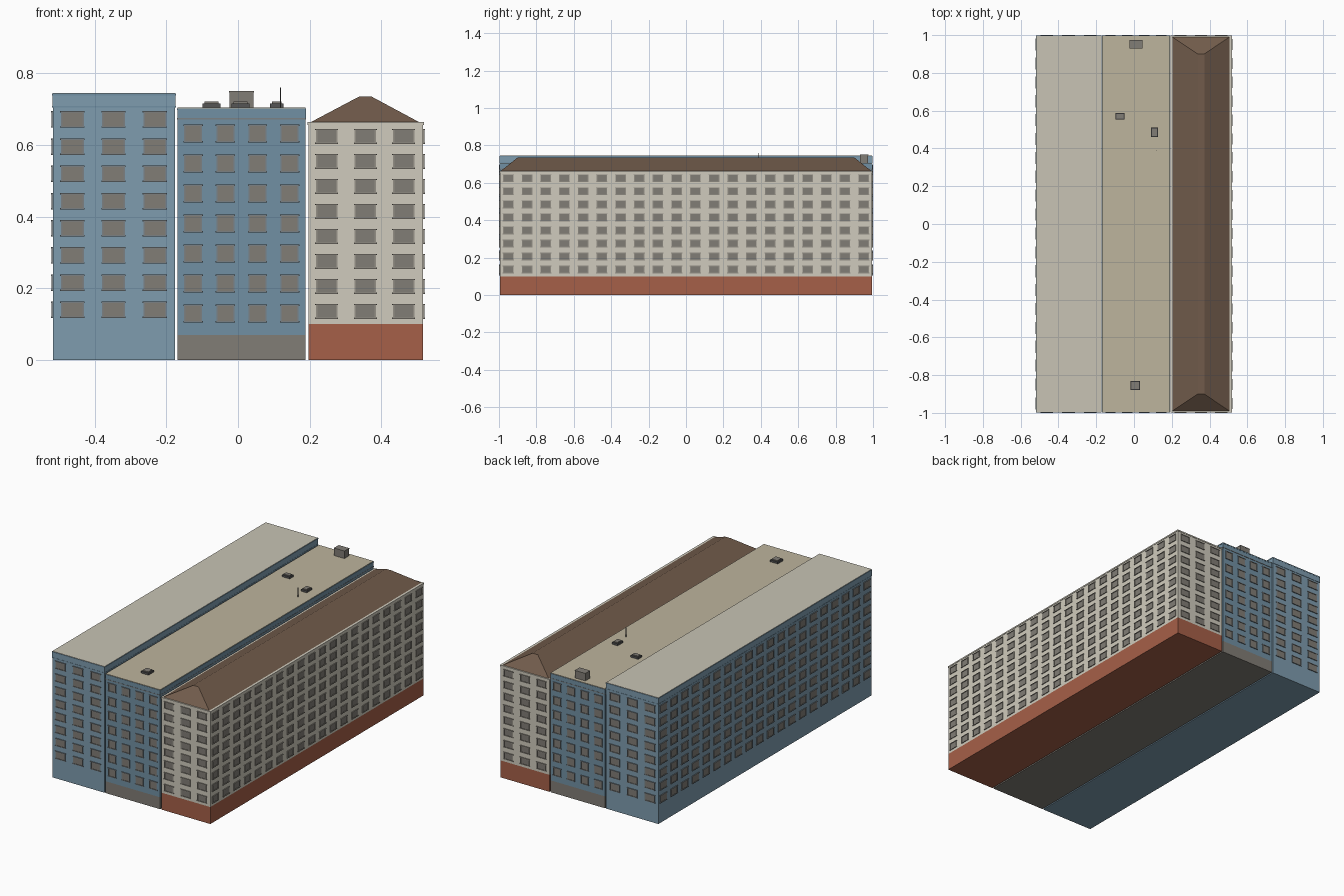
import bpy, bmesh
from mathutils import Matrix, Vector

if "Cube" in bpy.data.objects:
    bpy.data.objects.remove(bpy.data.objects["Cube"])


def material(name, rgb):
    m = bpy.data.materials.new(name)
    m.diffuse_color = (*rgb, 1)
    m.use_nodes = True
    m.node_tree.nodes["Principled BSDF"].inputs["Base Color"].default_value = m.diffuse_color
    return m


BLUE = material("light_blue", (0.21, 0.335, 0.43))
BLUE2 = material("mid_blue", (0.165, 0.28, 0.37))
CREAM = material("cream", (0.63, 0.60, 0.51))
BRICK = material("brick_red", (0.38, 0.115, 0.065))
BROWN = material("roof_brown", (0.165, 0.105, 0.07))
TAN = material("roof_tan", (0.51, 0.46, 0.34))
PALE = material("roof_pale", (0.58, 0.55, 0.46))
STONE = material("stone_grey", (0.22, 0.205, 0.18))
DARK = material("dark_grey", (0.09, 0.09, 0.09))


def add_box(bm, lo, hi):
    lo, hi = Vector(lo), Vector(hi)
    mat = Matrix.Translation((lo + hi) / 2) @ Matrix.Diagonal((*(hi - lo), 1))
    bmesh.ops.create_cube(bm, size=1, matrix=mat)


def finish(bm, name, mat):
    bmesh.ops.recalc_face_normals(bm, faces=bm.faces)
    me = bpy.data.meshes.new(name)
    bm.to_mesh(me)
    bm.free()
    me.materials.append(mat)
    ob = bpy.data.objects.new(name, me)
    bpy.context.collection.objects.link(ob)
    return ob


def box(name, lo, hi, mat):
    bm = bmesh.new()
    add_box(bm, lo, hi)
    return finish(bm, name, mat)


Y = 0.995  # end wall distance


def window_set(name, side, wall, cols, rows, w, h, frame_mat):
    """Panes and raised surrounds on one wall; side is 'y' or 'x', wall is signed."""
    s = 1 if wall > 0 else -1
    panes, frames = bmesh.new(), bmesh.new()

    def put(bm, u0, u1, z0, z1, depth):
        a, b = sorted((wall - s * 0.002, wall + s * depth))
        if side == 'y':
            add_box(bm, (u0, a, z0), (u1, b, z1))
        else:
            add_box(bm, (a, u0, z0), (b, u1, z1))

    t = 0.004
    for c in cols:
        for z in rows:
            u0, u1, z0, z1 = c - w / 2, c + w / 2, z - h / 2, z + h / 2
            put(panes, u0, u1, z0, z1, 0.002)
            put(frames, u0 - t, u1 + t, z1 - t / 2, z1 + t / 2, 0.005)   # lintel
            put(frames, u0 - t, u1 + t, z0 - t / 2, z0 + t / 2, 0.005)   # sill
            put(frames, u0 - t / 2, u0 + t / 2, z0, z1, 0.004)           # jambs
            put(frames, u1 - t / 2, u1 + t / 2, z0, z1, 0.004)
    finish(panes, name + "_panes", STONE)
    finish(frames, name + "_frames", frame_mat)


def spread(a, b, n):
    return [a + (b - a) * i / (n - 1) for i in range(n)]


FA = material("frame_blue_grey", (0.20, 0.22, 0.23))
FC = material("frame_stone", (0.30, 0.28, 0.24))
side_cols = spread(-0.95, 0.95, 20)

# Left block: walls, cornice bands, flat roof
ax0, ax1 = -0.516, -0.175
box("left_block_walls", (ax0, -Y, 0), (ax1, Y, 0.706), BLUE)
box("left_block_parapet", (ax0 - .001, -Y - .001, 0.709), (ax1 + .001, Y + .001, 0.738), BLUE)
box("left_block_band", (ax0 - .002, -Y - .002, 0.705), (ax1 + .002, Y + .002, 0.709), BLUE2)
box("left_block_coping", (ax0 - .002, -Y - .002, 0.738), (ax1 + .002, Y + .002, 0.743), BLUE2)
box("left_block_roof", (ax0, -Y, 0.741), (ax1, Y, 0.745), PALE)
rows = spread(0.140, 0.671, 8)
for tag, sgn in (("front", -1), ("back", 1)):
    window_set("left_block_" + tag, 'y', sgn * Y, (-0.462, -0.347, -0.232), rows, 0.060, 0.042, FA)
window_set("left_block_side", 'x', ax0, side_cols, rows, 0.056, 0.042, FA)

# Middle block: plinth, walls, cornice, flat roof
bx0, bx1 = -0.168, 0.188
box("middle_block_plinth", (bx0, -Y, 0), (bx1, Y, 0.07), STONE)
box("middle_block_walls", (bx0, -Y, 0.07), (bx1, Y, 0.672), BLUE2)
box("middle_block_band", (bx0 - .002, -Y - .002, 0.671), (bx1 + .002, Y + .002, 0.675), FA)
box("middle_block_parapet", (bx0 - .001, -Y - .001, 0.675), (bx1 + .001, Y + .001, 0.697), BLUE2)
box("middle_block_coping", (bx0 - .002, -Y - .002, 0.697), (bx1 + .002, Y + .002, 0.702), BLUE2)
box("middle_block_roof", (bx0, -Y, 0.700), (bx1, Y, 0.705), TAN)
rows = spread(0.130, 0.632, 7)
for tag, sgn in (("front", -1), ("back", 1)):
    window_set("middle_block_" + tag, 'y', sgn * Y, spread(-0.125, 0.144, 4), rows, 0.046, 0.046, FA)

# Right block: brick base, walls, eave
cx0, cx1 = 0.196, 0.516
box("right_block_base", (cx0, -Y, 0), (cx1, Y, 0.10), BRICK)
box("right_block_walls", (cx0, -Y, 0.10), (cx1, Y, 0.657), CREAM)
box("right_block_eave", (cx0 - .002, -Y - .002, 0.656), (cx1 + .002, Y + .002, 0.664), CREAM)
rows = spread(0.136, 0.624, 8)
for tag, sgn in (("front", -1), ("back", 1)):
    window_set("right_block_" + tag, 'y', sgn * Y, (0.247, 0.355, 0.462), rows, 0.056, 0.038, FC)
window_set("right_block_side", 'x', cx1, side_cols, rows, 0.052, 0.038, FC)

# Hipped roof: a box with its top pulled in to a narrow ridge
bm = bmesh.new()
add_box(bm, (0.200, -0.992, 0.662), (0.508, 0.992, 0.735))
for v in bm.verts:
    if v.co.z > 0.7:
        v.co.x = 0.372 if v.co.x > 0.354 else 0.338
        v.co.y = 0.90 if v.co.y > 0 else -0.90
finish(bm, "hipped_roof", BROWN)

# Rooftop: stair hut, hatches with lids, antenna
box("stair_hut", (-0.024, 0.931, 0.703), (0.043, 0.974, 0.748), STONE)
box("stair_hut_cap", (-0.025, 0.930, 0.746), (0.044, 0.975, 0.750), STONE)
for i, (x, y, w, d) in enumerate(((-0.074, 0.57, 0.05, 0.036),
                                  (0.108, 0.485, 0.038, 0.05),
                                  (0.007, -0.855, 0.05, 0.05))):
    box(f"hatch_{i}", (x - w / 2, y - d / 2, 0.703), (x + w / 2, y + d / 2, 0.716), DARK)
    box(f"hatch_lid_{i}", (x - w / 2 + .006, y - d / 2 + .006, 0.715),
        (x + w / 2 - .006, y + d / 2 - .006, 0.721), STONE)
box("antenna", (0.1165, 0.3885, 0.703), (0.1195, 0.3915, 0.760), DARK)
